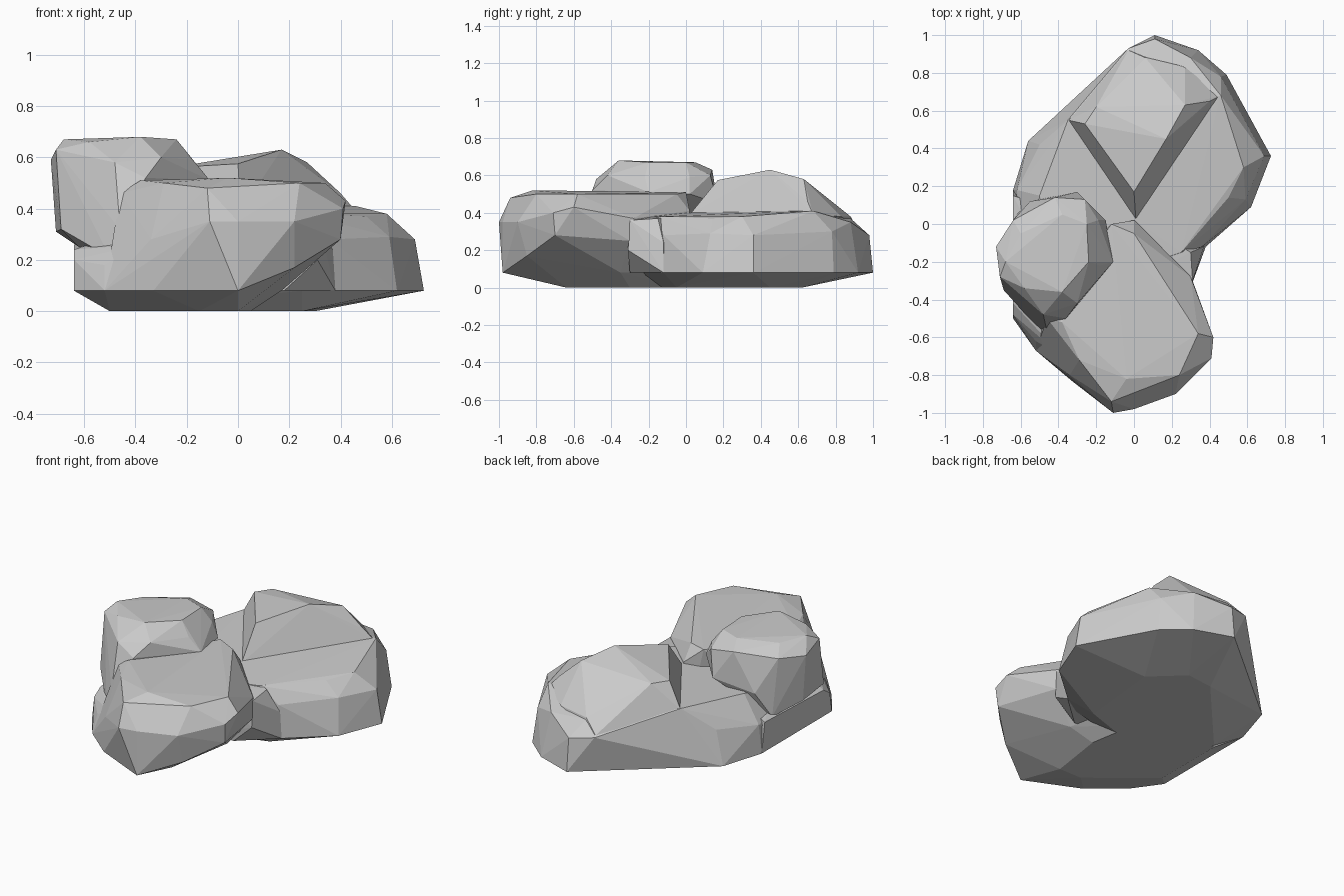
import bpy, bmesh


def rock(name, points):
    """Faceted rock: convex hull around a few corner points."""
    bm = bmesh.new()
    for p in points:
        bm.verts.new(p)
    res = bmesh.ops.convex_hull(bm, input=bm.verts[:])
    junk = {g for g in res["geom_interior"] + res["geom_unused"]
            if isinstance(g, bmesh.types.BMVert)}
    bmesh.ops.delete(bm, geom=[v for v in junk if v.is_valid], context='VERTS')
    bmesh.ops.recalc_face_normals(bm, faces=bm.faces[:])
    me = bpy.data.meshes.new(name)
    bm.to_mesh(me)
    bm.free()
    ob = bpy.data.objects.new(name, me)
    bpy.context.collection.objects.link(ob)
    return ob


def at(z, pts):
    return [(x, y, z) for x, y in pts]


# Wide back slab with a chamfered underside
rock("back_slab",
     at(0.0, [(-0.5, -0.3), (-0.48, 0.12), (-0.05, 0.6), (0.12, 0.62), (0.3, 0.45), (0.25, -0.05)])
     + at(0.08, [(-0.64, -0.42), (-0.64, 0.18), (-0.56, 0.44), (-0.33, 0.59),
                 (0.11, 1.0), (0.34, 0.92), (0.49, 0.79), (0.725, 0.36), (0.62, 0.09),
                 (0.38, -0.12), (0.25, -0.2)])
     + [(0.69, 0.36, 0.28), (0.59, 0.13, 0.29), (0.36, -0.12, 0.28), (0.58, 0.3, 0.38),
        (0.5, 0.14, 0.37), (0.25, -0.15, 0.38), (0.01, 0.02, 0.4), (0.46, 0.68, 0.41),
        (0.46, 0.78, 0.3), (0.3, 0.88, 0.35), (0.11, 0.98, 0.28), (-0.03, 0.93, 0.3),
        (0.06, 0.88, 0.37), (-0.35, 0.55, 0.42), (-0.5, 0.42, 0.28), (-0.62, 0.18, 0.25),
        (-0.5, 0.15, 0.4), (-0.55, -0.3, 0.3), (-0.2, -0.3, 0.39)])

# Neck joining the slab to the front boulder on the right
rock("right_neck",
     at(0.08, [(0.18, -0.3), (0.38, -0.12), (0.0, -0.3), (0.0, 0.0)])
     + [(0.31, -0.31, 0.2), (0.37, -0.12, 0.24), (0.31, -0.3, 0.36), (0.3, -0.15, 0.37),
        (0.01, 0.02, 0.4), (0.0, -0.3, 0.39)])

# Wedge-shaped crest, pointed towards the middle
rock("back_crest",
     [(0.01, 0.02, 0.39), (-0.35, 0.55, 0.41), (0.46, 0.68, 0.39), (0.0, 0.17, 0.575),
      (-0.26, 0.53, 0.56), (-0.2, 0.62, 0.56), (0.17, 0.45, 0.63), (0.27, 0.63, 0.58),
      (0.4, 0.65, 0.46), (0.27, 0.83, 0.38), (0.06, 0.88, 0.38), (-0.03, 0.92, 0.31)])

# Tall front boulder, overhanging on its right side
rock("front_boulder",
     at(0.0, [(-0.5, -0.35), (-0.15, -0.64), (0.0, -0.64), (0.05, -0.3), (0.0, 0.0)])
     + at(0.08, [(-0.52, -0.67), (-0.33, -0.83), (0.0, -0.98), (0.17, -0.35), (0.1, 0.0)])
     + [(0.22, -0.85, 0.17), (0.31, -0.3, 0.25), (0.4, -0.7, 0.28), (0.42, -0.6, 0.43),
        (0.41, -0.71, 0.4), (0.3, -0.28, 0.37), (0.34, -0.58, 0.5), (0.24, -0.8, 0.5),
        (-0.04, -0.82, 0.52), (0.22, -0.9, 0.35), (0.0, -0.98, 0.35), (-0.11, -1.0, 0.35),
        (-0.12, -0.94, 0.48), (-0.34, -0.8, 0.28), (-0.38, -0.52, 0.51), (-0.29, -0.72, 0.5),
        (-0.43, -0.6, 0.3), (-0.46, -0.5, 0.46), (-0.12, 0.0, 0.51), (0.0, 0.02, 0.41),
        (0.0, -0.05, 0.5)])

# Low ledge on the left
rock("left_ledge",
     at(0.0, [(-0.5, -0.35), (-0.5, 0.1), (-0.1, -0.6), (0.0, 0.0)])
     + at(0.08, [(-0.64, -0.5), (-0.52, -0.67), (-0.33, -0.83), (-0.64, 0.18)])
     + [(-0.64, -0.42, 0.24), (-0.64, -0.48, 0.2), (-0.52, -0.62, 0.18), (-0.38, -0.7, 0.26),
        (-0.64, 0.15, 0.26), (-0.3, -0.5, 0.35), (-0.2, 0.0, 0.35)])

# Rounded boulder stacked on the left
rock("left_boulder",
     [(-0.38, -0.36, 0.68), (-0.24, -0.2, 0.67), (-0.25, 0.0, 0.67), (-0.38, 0.05, 0.67),
      (-0.6, -0.05, 0.66), (-0.68, -0.2, 0.67), (-0.58, -0.34, 0.66),
      (-0.73, -0.12, 0.59), (-0.71, -0.28, 0.63), (-0.64, 0.02, 0.6), (-0.42, 0.14, 0.63),
      (-0.26, 0.13, 0.6), (-0.19, 0.02, 0.59), (-0.18, -0.22, 0.59), (-0.3, -0.42, 0.6),
      (-0.48, -0.48, 0.58), (-0.36, -0.5, 0.52), (-0.11, -0.2, 0.51), (-0.15, 0.02, 0.5),
      (-0.3, 0.17, 0.45), (-0.55, 0.12, 0.4), (-0.71, -0.12, 0.31), (-0.69, -0.35, 0.32),
      (-0.46, -0.57, 0.32), (-0.5, -0.56, 0.21), (-0.62, -0.35, 0.25), (-0.62, 0.05, 0.25)])
